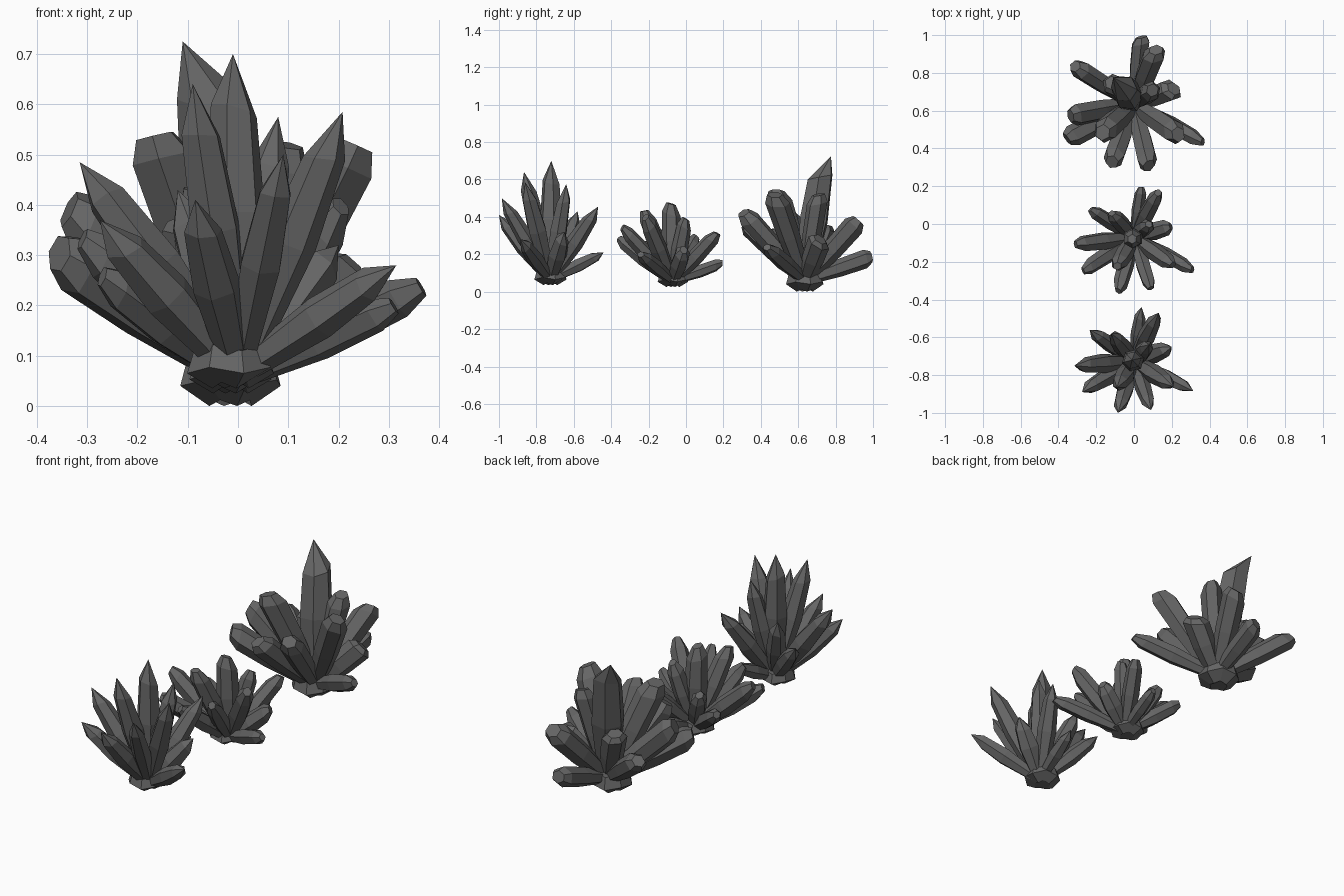
import bpy, bmesh, math, random
from mathutils import Vector

if "Cube" in bpy.data.objects:
    bpy.data.objects.remove(bpy.data.objects["Cube"])

random.seed(4)

# Dark stone colour
stone = bpy.data.materials.new("dark_stone")
stone.diffuse_color = (.13, .13, .13, 1)
stone.use_nodes = True
stone.node_tree.nodes["Principled BSDF"].inputs["Base Color"].default_value = stone.diffuse_color


def finish(bm, name):
    bmesh.ops.recalc_face_normals(bm, faces=bm.faces[:])
    me = bpy.data.meshes.new(name)
    bm.to_mesh(me)
    bm.free()
    me.materials.append(stone)
    ob = bpy.data.objects.new(name, me)
    bpy.context.collection.objects.link(ob)
    return ob


def crystal(bm, root, tip, r, profile, apex=None, sides=6):
    """Faceted prism; profile = (position along axis, radius factor), 0 = point."""
    axis = tip - root
    d = axis.normalized()
    u = d.cross(Vector((0, 1, 0)) if abs(d.y) < .9 else Vector((1, 0, 0))).normalized()
    v = d.cross(u)
    roll = random.uniform(0, 1)
    lean = random.uniform(0, math.tau)
    rings = []
    for t, f in profile:
        if f == 0:
            rings.append([bm.verts.new(apex or tip)])
            continue
        ring = []
        for i in range(sides):
            a = roll + math.tau * i / sides
            slant = .35 * r * f * (math.cos(a - lean) - (t == 1)) if t > .7 else 0
            ring.append(bm.verts.new(root + axis * t + d * slant
                                     + (u * math.cos(a) + v * math.sin(a)) * r * f))
        rings.append(ring)
    bm.faces.new(rings[0])
    for lo, hi in zip(rings, rings[1:]):
        for i in range(sides):
            j = (i + 1) % sides
            if len(hi) == 1:
                bm.faces.new((lo[i], lo[j], hi[0]))
            else:
                bm.faces.new((lo[i], lo[j], hi[j], hi[i]))
    if len(rings[-1]) > 1:
        bm.faces.new(rings[-1])


def cluster(name, centre, tips, profile, apex=None):
    """Fan of crystals; each tip is (x, y, z, radius)."""
    bm = bmesh.new()
    c = Vector(centre)
    for x, y, z, r in tips:
        tip = Vector((x, y, z))
        d = (tip - c).normalized()
        crystal(bm, c + Vector((d.x, d.y, 0)) * .01, tip, r, profile, apex)
    return finish(bm, name)


def base(name, centre, r, z0, z1):
    """Chunky faceted foot holding the roots."""
    bm = bmesh.new()
    c = Vector(centre)
    levels = ((z0, .4), (z0 + (z1 - z0) * .4, .95), (z1, .8))
    rings = []
    for z, f in levels:
        rings.append([bm.verts.new((c.x - .015 + r * f * math.cos(math.tau * i / 8 + .3),
                                    c.y + r * f * math.sin(math.tau * i / 8 + .3),
                                    z + (i % 2) * .012)) for i in range(8)])
    for lo, hi in zip(rings, rings[1:]):
        for i in range(8):
            bm.faces.new((lo[i], lo[(i + 1) % 8], hi[(i + 1) % 8], hi[i]))
    bm.faces.new(rings[0])
    bm.faces.new(rings[-1])
    finish(bm, name)


pointed = ((0, .6), (.5, 1), (.82, .78), (1, 0))
blunt = ((0, .6), (.5, 1), (.85, .9), (1, .45))
chunky = ((0, .6), (.5, .95), (.88, 1), (1, .62))

# Pointed cluster at the front
front = [(-.01, -.72, .70, .06), (-.09, -.866, .64, .052), (.208, -.86, .585, .052),
         (.08, -.64, .575, .048), (-.315, -.75, .485, .052), (.09, -.985, .50, .045),
         (-.085, -1, .41, .048), (-.275, -.89, .37, .05), (.315, -.885, .28, .044),
         (.2, -.65, .32, .052), (.13, -.47, .455, .048), (.04, -.44, .21, .038),
         (-.235, -.56, .33, .044), (-.12, -.58, .43, .048)]
cluster("pointed_crystals", (0, -.725, .07), front, pointed)
base("pointed_base", (0, -.725), .095, .035, .11)

# Shorter blunt cluster in the middle, same fan
middle = [(x, -.085 + (y + .725), .05 + (z - .05) * .66, r * .92)
          for x, y, z, r in front]
cluster("blunt_crystals", (0, -.07, .06), middle, blunt)
base("blunt_base", (0, -.07), .09, .025, .095)

# Large blunt cluster at the back
back = [(-.17, .48, .55, .066), (.24, .47, .53, .063), (.10, .71, .53, .054),
        (-.345, .57, .40, .06), (.08, .30, .43, .056), (-.12, .32, .37, .058),
        (-.365, .445, .31, .06), (.22, .72, .29, .063),
        (.12, .93, .39, .06), (.04, 1, .19, .05), (-.32, .84, .31, .052),
        (-.12, .75, .37, .06)]
cluster("large_blunt_crystals", (0, .635, .065), back, chunky)
cluster("low_side_crystal", (0, .635, .065), [(.37, .43, .24, .046)], blunt)
# Tall crystal with a chisel tip leaning outwards
cluster("tall_crystal", (0, .635, .065), [(-.06, .73, .70, .082)],
        ((0, .6), (.5, 1), (.86, .85), (1, 0)), Vector((-.11, .775, .725)))
base("large_base", (0, .635), .11, .0, .1)
